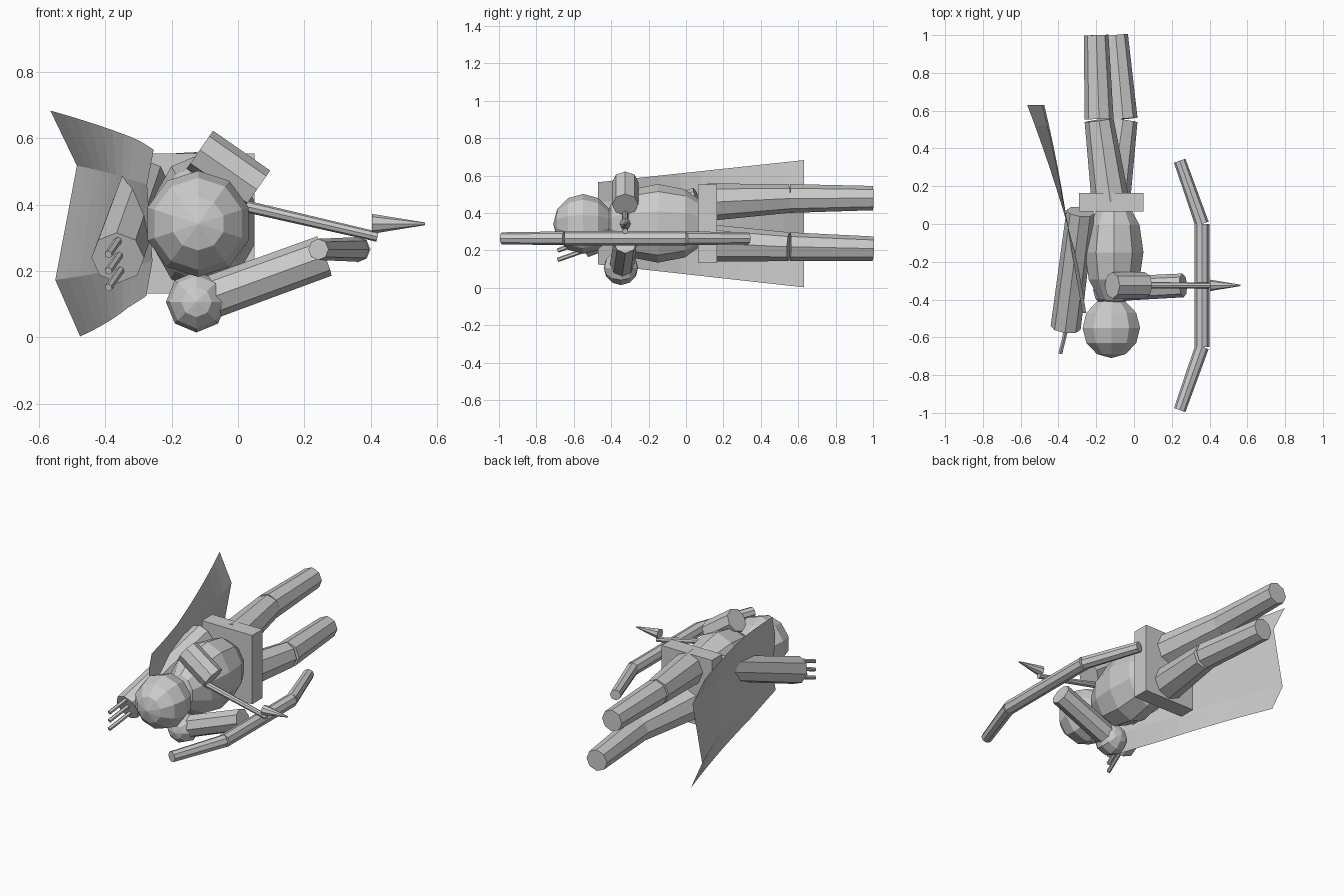
import bpy
import bmesh
from mathutils import Vector, Matrix

cube = bpy.data.objects.get("Cube")
if cube:
    bpy.data.objects.remove(cube)

grey = bpy.data.materials.new("plain_grey")
grey.use_nodes = True
GREY = (0.6, 0.6, 0.6, 1)
grey.diffuse_color = GREY
grey.node_tree.nodes["Principled BSDF"].inputs["Base Color"].default_value = GREY


def finish(name, bm):
    mesh = bpy.data.meshes.new(name)
    bm.to_mesh(mesh)
    bm.free()
    mesh.materials.append(grey)
    obj = bpy.data.objects.new(name, mesh)
    bpy.context.collection.objects.link(obj)
    return obj


def rod(name, start, end, r1, r2, sides=8):
    """Tapered low-poly cylinder between two points."""
    a, b = Vector(start), Vector(end)
    axis = b - a
    place = Matrix.Translation((a + b) / 2) @ axis.to_track_quat('Z', 'Y').to_matrix().to_4x4()
    bm = bmesh.new()
    bmesh.ops.create_cone(bm, cap_ends=True, segments=sides, radius1=r1, radius2=r2,
                          depth=axis.length, matrix=place)
    return finish(name, bm)


def ball(name, centre, radii, sides, rings):
    """Low-poly ellipsoid with its poles along y."""
    place = (Matrix.Translation(centre) @ Matrix.Diagonal((*radii, 1))
             @ Matrix.Rotation(1.5708, 4, 'X'))
    bm = bmesh.new()
    bmesh.ops.create_uvsphere(bm, u_segments=sides, v_segments=rings, radius=1, matrix=place)
    return finish(name, bm)


# Head, torso and shoulder
ball("head", (-0.12, -0.55, 0.342), (0.16, 0.16, 0.16), 10, 6)
ball("torso", (-0.105, -0.15, 0.345), (0.163, 0.29, 0.21), 10, 6)
ball("shoulder", (-0.125, -0.348, 0.107), (0.092, 0.092, 0.092), 8, 6)

# Belt slab
bm = bmesh.new()
bmesh.ops.create_cube(bm, size=1, matrix=Matrix.Translation((-0.12, 0.115, 0.343))
                      @ Matrix.Diagonal((0.34, 0.1, 0.42, 1)))
finish("belt", bm)

# Legs: hip, knee and ankle for each
legs = {
    "right": ((-0.125, 0.12, 0.458), (-0.185, 0.55, 0.478), (-0.2, 1.0, 0.48)),
    "left": ((-0.12, 0.12, 0.24), (-0.058, 0.55, 0.22), (-0.097, 1.0, 0.21)),
}
for side, (hip, knee, ankle) in legs.items():
    rod(side + "_thigh", hip, knee, 0.1, 0.077)
    rod(side + "_shin", Vector(knee) + Vector((0, 0.006, 0)), ankle, 0.077, 0.065)

# Arms
rod("drawing_arm", (-0.115, -0.325, 0.565), (0.057, -0.325, 0.445), 0.07, 0.07)
rod("bow_arm", (-0.125, -0.345, 0.105), (0.26, -0.325, 0.245), 0.065, 0.063)

# Bow: straight grip with two angled limbs
grip_ends = [(0.36, -0.65, 0.265), (0.36, 0.0, 0.265)]
tips = [(0.242, -0.985, 0.265), (0.242, 0.335, 0.265)]
rod("bow_grip", *grip_ends, 0.039, 0.039)
for label, base, tip in zip(("front", "back"), grip_ends, tips):
    rod("bow_limb_" + label, base, tip, 0.037, 0.032)

# Nocked arrow
rod("arrow_shaft", (0.0, -0.325, 0.4), (0.42, -0.325, 0.303), 0.018, 0.015)
rod("arrow_head", (0.403, -0.325, 0.342), (0.563, -0.325, 0.342), 0.03, 0.004)

# Quiver with three arrows
rod("quiver", (-0.362, -0.55, 0.24), (-0.283, 0.065, 0.465), 0.08, 0.075)
for i in range(3):
    z = 0.2 + 0.05 * i
    rod(f"quiver_arrow_{i + 1}", (-0.345, -0.5, z + 0.015), (-0.39, -0.685, z - 0.05),
        0.012, 0.012, 6)

# Cape: pleated sheet widening towards the back
ROWS = 10
FRONT_Y, BACK_Y = -0.47, 0.63
front_z = (0.565, 0.46, 0.23, 0.125)
back_z = (0.683, 0.517, 0.173, 0.003)
pleat = (-0.045, 0.035, -0.03, 0.045)
bm = bmesh.new()
grid = []
for r in range(ROWS + 1):
    t = r / ROWS
    y = FRONT_Y + (BACK_Y - FRONT_Y) * t
    middle = -0.265 - 0.17 * t - 0.085 * t * t
    fold = max(-0.25, (t - 0.42) / 0.58)
    grid.append([bm.verts.new((middle + p * fold, y, zf + (zb - zf) * t))
                 for p, zf, zb in zip(pleat, front_z, back_z)])
for a, b in zip(grid, grid[1:]):
    for c in range(3):
        bm.faces.new((a[c], a[c + 1], b[c + 1], b[c]))
finish("cape", bm)
